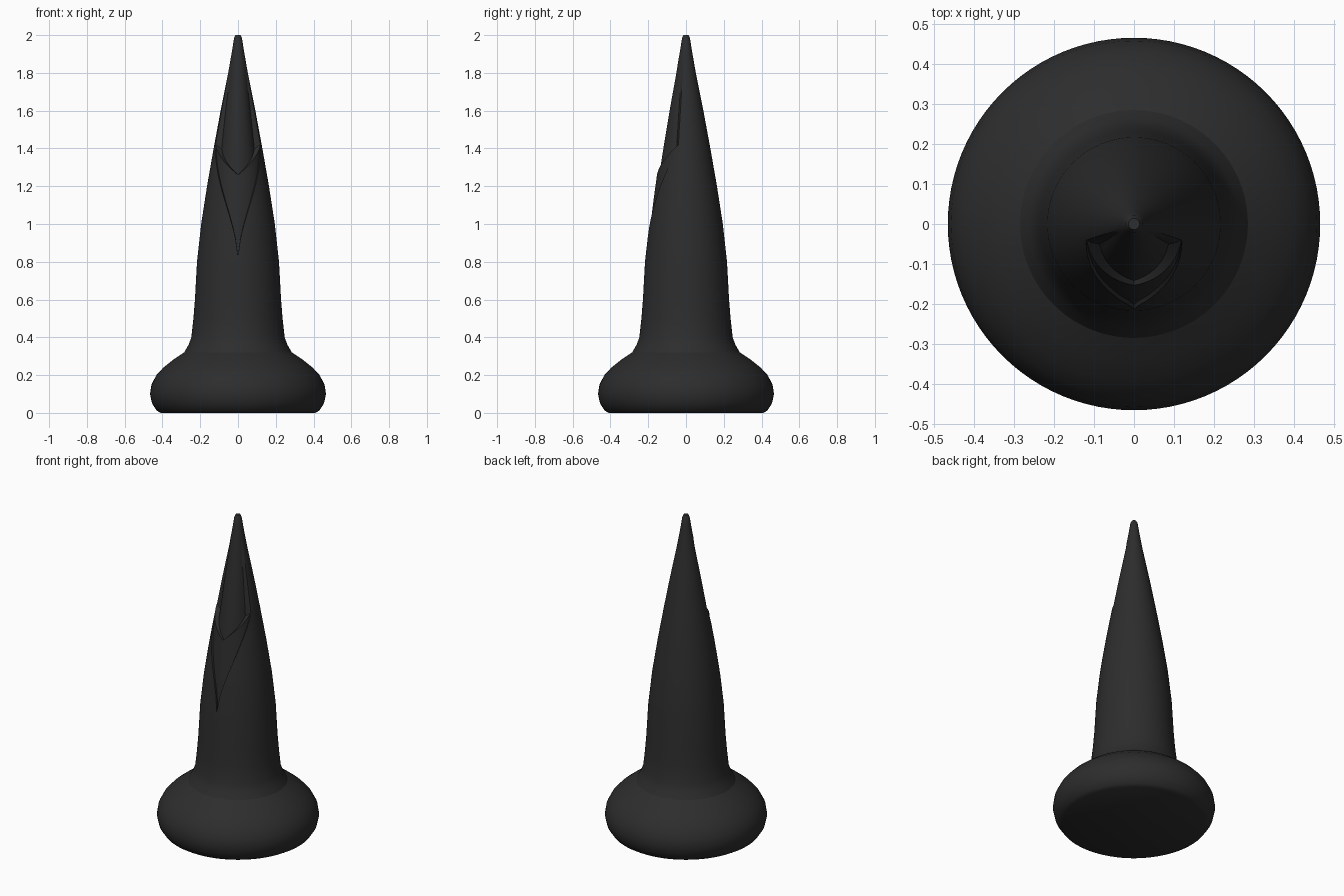
import bpy, bmesh, math

if "Cube" in bpy.data.objects:
    bpy.data.objects.remove(bpy.data.objects["Cube"])

COLS = 96
dark = bpy.data.materials.new("charcoal")
dark.diffuse_color = (0.026, 0.026, 0.026, 1)
dark.use_nodes = True
dark.node_tree.nodes["Principled BSDF"].inputs["Base Color"].default_value = dark.diffuse_color

# Outline of the tapering spike: (z, radius)
SPIKE = [(0.32, 0.285), (0.36, 0.262), (0.4, 0.247), (0.5, 0.236), (0.6, 0.228),
         (0.8, 0.217), (1.0, 0.195), (1.2, 0.164), (1.4, 0.129), (1.6, 0.092),
         (1.8, 0.052), (1.92, 0.031), (1.985, 0.021), (2.0, 0.014)]
# Outline of the rounded foot
FOOT = [(0.0, 0.41), (0.012, 0.43), (0.05, 0.455), (0.1, 0.466), (0.15, 0.458),
        (0.2, 0.432), (0.24, 0.395), (0.28, 0.345), (0.32, 0.285)]


def radius(z):
    for (z0, r0), (z1, r1) in zip(SPIKE, SPIKE[1:]):
        if z <= z1:
            return r0 + (r1 - r0) * (z - z0) / (z1 - z0)
    return SPIKE[-1][1]


def lathe(name, column, cap_bottom=False, cap_top=False, angle=35):
    """Skin rings whose (z, radius) list may vary with the angle from the front."""
    bm = bmesh.new()
    cols = []
    for i in range(COLS):
        a = 2 * math.pi * i / COLS
        off = min(a, 2 * math.pi - a)
        cols.append([bm.verts.new((r * math.sin(a), -r * math.cos(a), z))
                     for z, r in column(off)])
    for i in range(COLS):
        p, q = cols[i], cols[(i + 1) % COLS]
        for j in range(len(p) - 1):
            bm.faces.new((p[j], q[j], q[j + 1], p[j + 1]))
    if cap_bottom:
        bm.faces.new([c[0] for c in reversed(cols)])
    if cap_top:
        bm.faces.new([c[-1] for c in cols])
    bmesh.ops.remove_doubles(bm, verts=bm.verts, dist=0.0003)
    bmesh.ops.recalc_face_normals(bm, faces=bm.faces)
    me = bpy.data.meshes.new(name)
    bm.to_mesh(me)
    bm.free()
    me.materials.append(dark)
    ob = bpy.data.objects.new(name, me)
    bpy.context.collection.objects.link(ob)
    bpy.ops.object.select_all(action='DESELECT')
    ob.select_set(True)
    bpy.context.view_layer.objects.active = ob
    bpy.ops.object.shade_smooth_by_angle(angle=math.radians(angle))
    return ob


def spike_column(off):
    """Spike outline with a V-shaped collar and a sunken fold cut into the front."""
    t = min(off / math.radians(70), 1)
    low = 0.83 + 0.58 * t ** 0.62           # lower edge of the fold
    rim = 1.26 + 0.16 * t                   # V-shaped collar edge
    sunk = 0.012 * math.sqrt(1 - t)
    ledge = (0.012 + 0.022 * t) * min(1, (1 - t) / 0.15)
    pts = [p for p in SPIKE if p[0] <= 0.8]
    for k in range(1, 7):                   # plain shaft up to the fold
        z = 0.8 + (low - 0.8) * k / 6
        pts.append((z, radius(z)))
    for k in range(5):                      # fold, rising back to the collar
        z = low + (rim - low) * k / 4
        pts.append((z, radius(z) - sunk * (1 - k / 4)))
    for k in range(9):                      # set-back upper cone
        z = rim + (1.86 - rim) * k / 8
        pts.append((z, radius(z) - ledge * (1 - k / 8)))
    return pts + [p for p in SPIKE if p[0] > 1.86]


lathe("foot", lambda off: FOOT, cap_bottom=True)
lathe("spike", spike_column, cap_top=True, angle=25)
